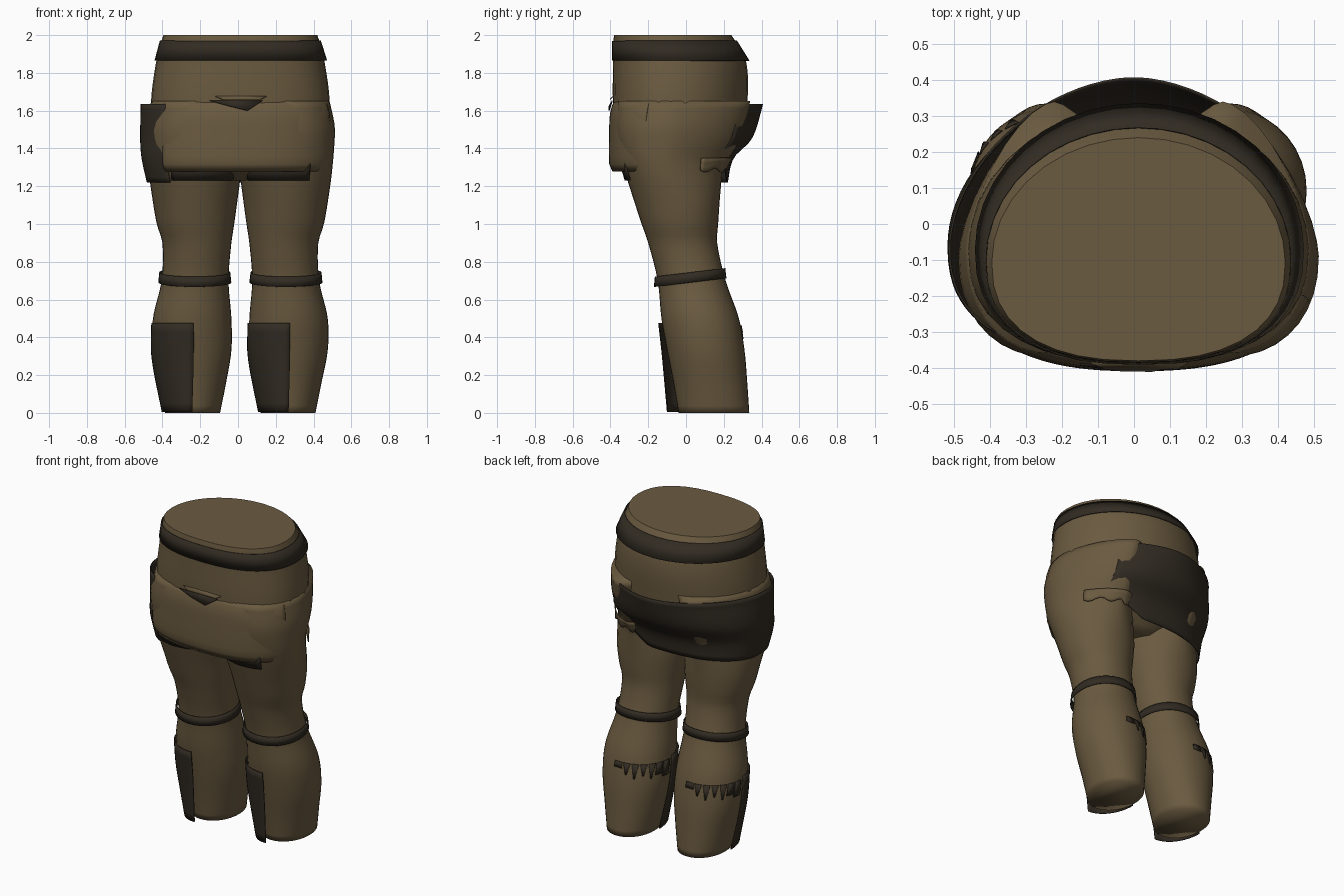
import bpy, bmesh, math
from mathutils import Vector

if "Cube" in bpy.data.objects:
    bpy.data.objects.remove(bpy.data.objects["Cube"])


def colour(name, rgb):
    m = bpy.data.materials.new(name)
    m.diffuse_color = (*rgb, 1)
    m.use_nodes = True
    m.node_tree.nodes["Principled BSDF"].inputs["Base Color"].default_value = m.diffuse_color
    return m


BROWN = colour("brown cloth", (0.145, 0.103, 0.051))
DARK = colour("dark leather", (0.031, 0.024, 0.016))


def make(name, verts, faces, mat, thick=0.0, angle=45):
    me = bpy.data.meshes.new(name)
    me.from_pydata([tuple(v) for v in verts], [], faces)
    bm = bmesh.new()
    bm.from_mesh(me)
    bmesh.ops.remove_doubles(bm, verts=bm.verts, dist=1e-5)
    bmesh.ops.recalc_face_normals(bm, faces=bm.faces)
    bm.to_mesh(me)
    bm.free()
    me.materials.append(mat)
    ob = bpy.data.objects.new(name, me)
    bpy.context.collection.objects.link(ob)
    if thick:
        s = ob.modifiers.new("thickness", 'SOLIDIFY')
        s.thickness = thick
        s.offset = 0
    bpy.ops.object.select_all(action='DESELECT')
    bpy.context.view_layer.objects.active = ob
    ob.select_set(True)
    bpy.ops.object.shade_smooth_by_angle(angle=math.radians(angle))
    return ob


# Cross-section (x0, x1, y0, y1) at height z, smoothly interpolated
def section(table, z):
    z = min(max(z, table[0][0]), table[-1][0])
    i = max(k for k in range(len(table) - 1) if table[k][0] <= z)
    b, c = table[i], table[i + 1]
    a, d = table[max(i - 1, 0)], table[min(i + 2, len(table) - 1)]
    h = c[0] - b[0]
    t = (z - b[0]) / h
    out = []
    for k in range(1, 5):
        m0 = (c[k] - a[k]) / (c[0] - a[0]) * h
        m1 = (d[k] - b[k]) / (d[0] - b[0]) * h
        out.append((2*t**3 - 3*t*t + 1) * b[k] + (t**3 - 2*t*t + t) * m0
                   + (3*t*t - 2*t**3) * c[k] + (t**3 - t*t) * m1)
    return out


# Outline style: squareness in front, squareness behind, depth of the widest line
def blend(z0, z1, low, high):
    def at(z):
        t = min(1, max(0, (z - z0) / (z1 - z0)))
        return [a + (b - a) * t for a, b in zip(low, high)]
    return at


HIP_SHAPE = blend(0, 1, (2.4, 2.0, .44), (2.4, 2.0, .44))
LEG_SHAPE = blend(1.1, 1.35, (2.05, 2.1, .5), (2.2, 1.55, .42))
APRON_SHAPE = blend(0, 1, (2.5, 2, .42), (2.5, 2, .42))
WRAP_SHAPE = blend(1.22, 1.6, (2.4, 2.3, .5), (2.4, 1.8, .4))
SHIN_SHAPE = blend(0, 1, (2.0, 2.1, .5), (2.0, 2.1, .5))


# Point on a rounded-oval body; angle 0 is +x and 270 is the front
def point(table, shape, deg, z, off=0.0):
    x0, x1, y0, y1 = section(table, z)
    front, back, frac = shape(z)
    c, s = math.cos(math.radians(deg)), math.sin(math.radians(deg))
    e = 2 / (back if s > 0 else front)
    mid = y0 + frac * (y1 - y0)
    ry = (y1 - mid if s > 0 else mid - y0) + off
    return Vector(((x0 + x1) / 2 + ((x1 - x0) / 2 + off) * math.copysign(abs(c)**e, c),
                   mid + ry * math.copysign(abs(s)**e, s), z))


def same(v):
    return v


def mirrored(v):
    return Vector((.025 - v.x, v.y, v.z))


def shifted(v):
    return Vector((v.x - .51, v.y, v.z))


def body(name, table, shape, mat, place=same, sides=36, rows=32, angle=45):
    z0, z1 = table[0][0], table[-1][0]
    v = [place(point(table, shape, 360 * j / sides, z0 + (z1 - z0) * i / rows))
         for i in range(rows + 1) for j in range(sides)]
    f = [(i*sides + j, i*sides + (j+1) % sides, (i+1)*sides + (j+1) % sides, (i+1)*sides + j)
         for i in range(rows) for j in range(sides)]
    f += [tuple(range(sides)), tuple(range(rows * sides, (rows + 1) * sides))]
    return make(name, v, f, mat, angle=angle)


def sheet(name, table, shape, a0, a1, mat, zlow, zhigh, off=0.0, place=same,
          cols=28, rows=10, thick=0.006):
    v = []
    for i in range(rows + 1):
        for j in range(cols + 1):
            a = a0 + (a1 - a0) * j / cols
            lo = zlow(a) if callable(zlow) else zlow
            v.append(place(point(table, shape, a, lo + (zhigh - lo) * i / rows, off)))
    w = cols + 1
    f = [(i*w + j, i*w + j + 1, (i+1)*w + j + 1, (i+1)*w + j)
         for i in range(rows) for j in range(cols)]
    return make(name, v, f, mat, thick)


LEG = [(0, .12, .41, -.04, .335), (.15, .09, .44, -.065, .325), (.33, .06, .475, -.10, .31),
       (.5, .06, .475, -.13, .28), (.7, .075, .43, -.15, .21), (.9, .06, .425, -.20, .165),
       (1.0, .045, .455, -.235, .17), (1.2, .018, .488, -.30, .185), (1.3, .005, .50, -.33, .20),
       (1.42, 0, .51, -.36, .27), (1.52, 0, .512, -.37, .305), (1.65, .01, .485, -.36, .34)]
PELVIS = [(1.23, -.12, .14, -.2, .1), (1.3, -.36, .385, -.3, .17), (1.45, -.45, .475, -.37, .29),
          (1.65, -.46, .485, -.387, .325), (1.86, -.433, .458, -.386, .318),
          (1.97, -.405, .43, -.385, .26), (2.0, -.395, .42, -.38, .24)]
BELT = [(1.865, -.44, .47, -.389, .334), (1.97, -.412, .437, -.389, .268)]
APRON = [(1.28, -.462, .478, -.385, .35), (1.31, -.475, .487, -.401, .35),
         (1.5, -.475, .50, -.402, .35), (1.6, -.470, .497, -.395, .35), (1.66, -.445, .47, -.372, .35)]
WRAP = [(1.2, -.475, .49, -.36, .215), (1.35, -.508, .51, -.375, .25),
        (1.45, -.515, .515, -.38, .345), (1.63, -.512, .51, -.38, .405)]
SHIN = [(0, .11, .41, -.098, .33), (.3, .054, .475, -.125, .31), (.48, .054, .475, -.145, .28)]
KNEE = [(.668, .062, .445, -.168, .212), (.722, .068, .44, -.163, .206)]

# Hips and waist belt
body("pelvis", PELVIS, HIP_SHAPE, BROWN)
sheet("belt", BELT, HIP_SHAPE, 0, 360, DARK, 1.865, 1.97, cols=40, rows=1, thick=.004)

for side, flip, move in (("right", same, same), ("left", mirrored, shifted)):
    # Trouser leg
    body(side + "_leg", LEG, LEG_SHAPE, BROWN, flip, rows=44, angle=120)

    # Band below the knee, higher at the back
    def tilt(v, flip=flip):
        return flip(Vector((v.x, v.y, v.z + (v.y + .16) * .12)))
    sheet(side + "_knee_band", KNEE, LEG_SHAPE, 0, 360, DARK, .668, .722, place=tilt,
          cols=36, rows=1, thick=.004)

    # Shin guard on the front and one side
    sheet(side + "_shin_guard", SHIN, SHIN_SHAPE, 180, 273, DARK, .004, .475, place=move, cols=12)

    # Torn edge of the guard across the calf
    v, f = [], []
    for k in range(7):
        a = 82 + k * 14
        wide = 7 if k in (0, 5, 6) else 1
        low = .425 if k == 0 else .37 + .02 * (k % 2)
        corners = [(a, .462), (a + 6, .462), (a + 12, .462),
                   (a + 6 + wide, low), (a + 6 - wide, low)]
        f.append(tuple(range(len(v), len(v) + 5)))
        v += [move(point(LEG, LEG_SHAPE, b, z, .005)) for b, z in corners]
    make(side + "_calf_tears", v, f, DARK, .003)

    # Dark lining showing under the apron
    sheet(side + "_lining", LEG, LEG_SHAPE, 218, 298, DARK, 1.232, 1.32, .012, flip, cols=14, rows=2)

# Front apron cloth
sheet("apron", APRON, APRON_SHAPE, 217, 342, BROWN, 1.28, 1.66, thick=.01, cols=36)

# Side cloth that wraps to the back
sheet("side_wrap", WRAP, WRAP_SHAPE, 48, 225, DARK,
      lambda a: 1.32 - .1 * min(1, max(0, (a - 58) / 22)), 1.635, cols=40, rows=14)

# Loose brown fold under the seat
sheet("seat_fold", LEG, LEG_SHAPE, 38, 108, BROWN, lambda a: 1.285 + .012 * math.sin(a / 4),
      1.35, .016, cols=16, rows=3)

# Slit and fold at the top of the apron
make("apron_slit", [(-.15, -.39, 1.653), (-.05, -.406, 1.625), (.05, -.408, 1.6), (.13, -.39, 1.653)],
     [(0, 1, 2, 3)], DARK, .006)
make("apron_fold", [(-.12, -.385, 1.676), (.15, -.385, 1.676), (.12, -.402, 1.66), (-.08, -.402, 1.66)],
     [(0, 1, 2, 3)], BROWN, .006)
